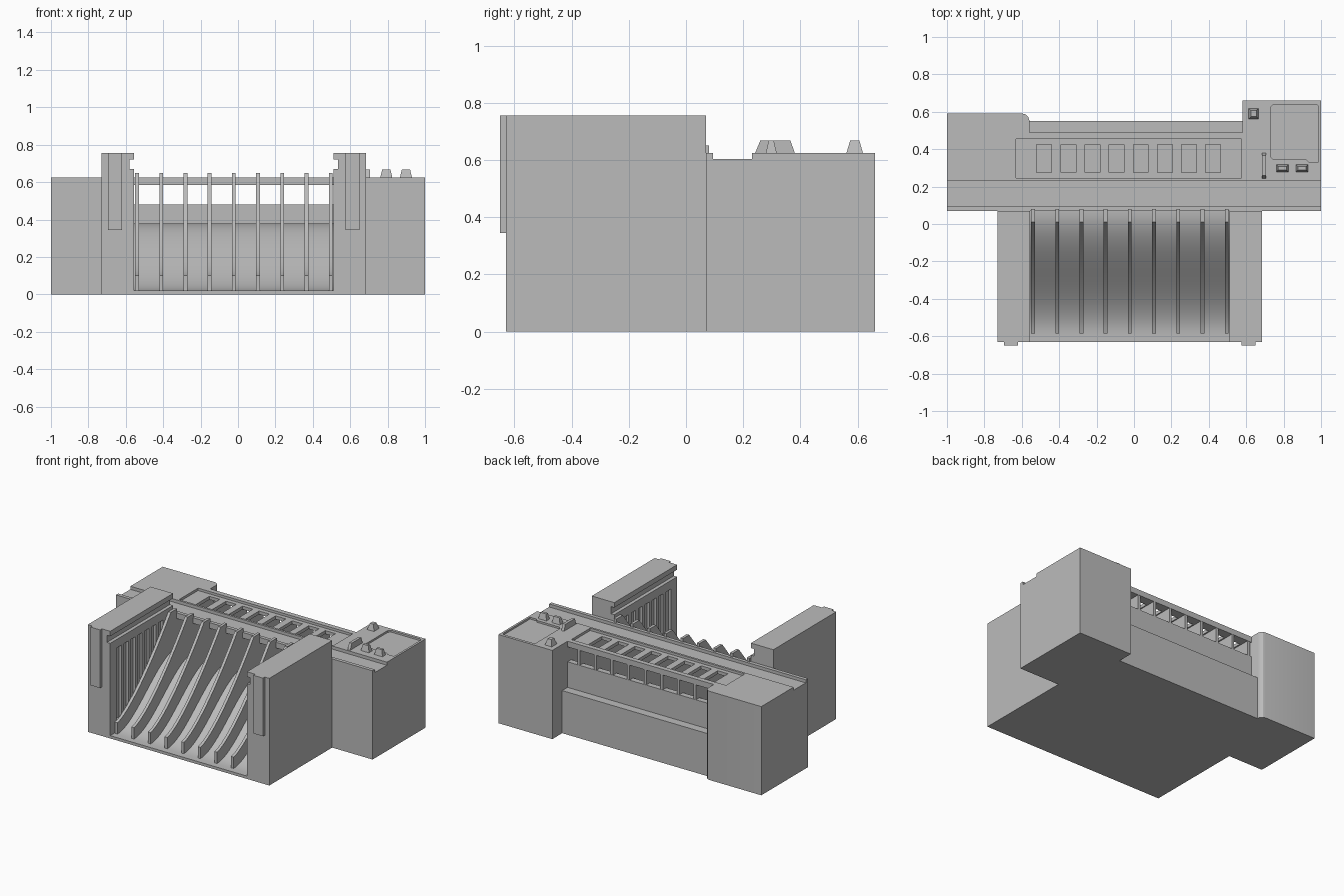
import bpy
import bmesh

cube = bpy.data.objects.get("Cube")
if cube:
    bpy.data.objects.remove(cube, do_unlink=True)

grey = bpy.data.materials.new("plain grey")
grey.use_nodes = True
GREY = (0.5, 0.5, 0.5, 1)
grey.diffuse_color = GREY
grey.node_tree.nodes["Principled BSDF"].inputs["Base Color"].default_value = GREY


def finish(name, bm, smooth=False):
    bmesh.ops.recalc_face_normals(bm, faces=bm.faces)
    mesh = bpy.data.meshes.new(name)
    bm.to_mesh(mesh)
    bm.free()
    mesh.materials.append(grey)
    ob = bpy.data.objects.new(name, mesh)
    bpy.context.collection.objects.link(ob)
    if smooth:
        bpy.ops.object.select_all(action="DESELECT")
        bpy.context.view_layer.objects.active = ob
        ob.select_set(True)
        bpy.ops.object.shade_smooth_by_angle()
    return ob


def add_box(bm, x, y, z, taper=0.0):
    """Box from (low, high) spans; taper pulls the top in on all sides."""
    rings = []
    for h, t in ((z[0], 0), (z[1], taper)):
        rings.append([bm.verts.new(p) for p in (
            (x[0] + t, y[0] + t, h), (x[1] - t, y[0] + t, h),
            (x[1] - t, y[1] - t, h), (x[0] + t, y[1] - t, h))])
    low, top = rings
    bm.faces.new(low[::-1])
    bm.faces.new(top)
    for i in range(4):
        j = (i + 1) % 4
        bm.faces.new((low[i], low[j], top[j], top[i]))


def box(name, x, y, z, taper=0.0):
    bm = bmesh.new()
    add_box(bm, x, y, z, taper)
    return finish(name, bm)


def add_prism(bm, points, axis, low, high):
    """Extrude a yz profile along x, or an xy outline along z."""
    place = (lambda p, d: (d, *p)) if axis == "x" else (lambda p, d: (*p, d))
    a = [bm.verts.new(place(p, low)) for p in points]
    b = [bm.verts.new(place(p, high)) for p in points]
    bm.faces.new(a[::-1])
    bm.faces.new(b)
    for i in range(len(a)):
        j = (i + 1) % len(a)
        bm.faces.new((a[i], a[j], b[j], b[i]))


def prism(name, points, axis, low, high, smooth=False):
    bm = bmesh.new()
    add_prism(bm, points, axis, low, high)
    return finish(name, bm, smooth)


def cut(ob, cutters):
    for c in cutters:
        mod = ob.modifiers.new("cut", "BOOLEAN")
        mod.operation = "DIFFERENCE"
        mod.solver = "EXACT"
        mod.object = c
    bpy.context.view_layer.update()
    graph = bpy.context.evaluated_depsgraph_get()
    mesh = bpy.data.meshes.new_from_object(ob.evaluated_get(graph))
    ob.modifiers.clear()
    ob.data = mesh


FRONT, BACK, DECK = 0.07, 0.49, 0.625
INNER_L, INNER_R = -0.555, 0.51

# Tower blocks and the bridge between them
left_block = prism("left_block", [
    (-1, FRONT), (-0.56, FRONT), (-0.56, 0.555), (-0.565, 0.572),
    (-0.577, 0.585), (-0.595, 0.59), (-1, 0.59)], "z", 0, DECK, True)
right_block = box("right_block", (0.58, 1), (FRONT, 0.66), (0, DECK))
bridge = box("bridge", (-0.56, 0.58), (FRONT, BACK), (0.585, DECK))

# Deck channel, slotted panel and control pad recesses
channel = box("channel_cutter", (-1.1, 1.1), (0.095, 0.23), (0.603, 0.7))
panel = box("panel_cutter", (-0.63, 0.575), (0.245, 0.455), (0.608, 0.71))
pad = prism("pad_cutter", [
    (0.73, 0.36), (0.745, 0.345), (0.92, 0.345), (0.935, 0.33),
    (0.985, 0.33), (0.985, 0.63), (0.975, 0.64), (0.745, 0.64),
    (0.73, 0.625)], "z", 0.612, 0.72)
bm = bmesh.new()
for i in range(8):
    cx = -0.48 + 0.129 * i
    add_box(bm, (cx - 0.04, cx + 0.04), (0.275, 0.425), (0.5, 0.73))
slots = finish("slot_cutter", bm)
cut(left_block, [channel, panel])
cut(bridge, [channel, panel, slots])
cut(right_block, [channel, panel, pad])
for c in (channel, panel, pad, slots):
    bpy.data.objects.remove(c, do_unlink=True)

# Base with a curved ramp, rear shelf and low back wall
ramp = []
for i in range(25):
    t = i / 24
    ramp.append((-0.59 + 0.66 * t, 0.02 + 0.36 * t * t * (3 - 2 * t)))
prism("ramp_base", [(-0.63, 0), (-0.63, 0.02)] + ramp + [
    (0.45, 0.38), (0.45, 0.48), (BACK, 0.48), (BACK, 0.3),
    (0.55, 0.3), (0.55, 0)], "x", -0.56, 0.58, True)

# Curved guide ribs
curve = [(-0.585 + 0.595 * i / 16, 0.1 + 0.55 * (i / 16) ** 1.4)
         for i in range(17)]
profile = [(-0.585, 0.015)] + curve + [
    (0.08, 0.65), (0.08, 0.6), (BACK - 0.002, 0.6), (BACK - 0.002, 0.015)]
for i in range(9):
    cx = -0.54 + 0.1294 * i
    prism(f"guide_rib_{i + 1}", profile, "x", cx - 0.01, cx + 0.01, True)

# Side arms with rails, front tabs and pilastered inner walls
for side, inner, d in (("right", INNER_L, -1), ("left", INNER_R, 1)):
    def span(a, b):
        return tuple(sorted((inner + d * a, inner + d * b)))
    y = (-0.63, FRONT)
    box(side + "_arm", span(0.04, 0.175), y, (0, 0.755))
    box(side + "_inner_wall", span(0.018, 0.041), y, (0, 0.67))
    box(side + "_top_lip", span(0, 0.041), y, (0.72, 0.755))
    box(side + "_rail", span(0.025, 0.041), y, (0.66, 0.73))
    box(side + "_front_tab", span(0.065, 0.14), (-0.65, -0.629), (0.345, 0.755))
    bm = bmesh.new()
    add_box(bm, span(0, 0.019), y, (0.61, 0.67))
    add_box(bm, span(0, 0.019), y, (0, 0.1))
    add_box(bm, span(0, 0.019), (-0.63, -0.56), (0.1, 0.61))
    for i in range(8):
        cy = -0.49 + 0.077 * i
        add_box(bm, span(0, 0.019), (cy - 0.015, cy + 0.015), (0.1, 0.61))
    finish(side + "_pilasters", bm)

# Raised controls on the right block
box("square_button", (0.612, 0.668), (0.56, 0.62), (0.62, 0.668), 0.014)
for i, cx in enumerate((0.793, 0.898)):
    box(f"small_button_{i + 1}", (cx - 0.033, cx + 0.033), (0.278, 0.318),
        (0.62, 0.668), 0.011)
prism("lever", [(0.24, 0.62), (0.26, 0.668), (0.365, 0.668), (0.382, 0.62)],
      "x", 0.685, 0.705)
